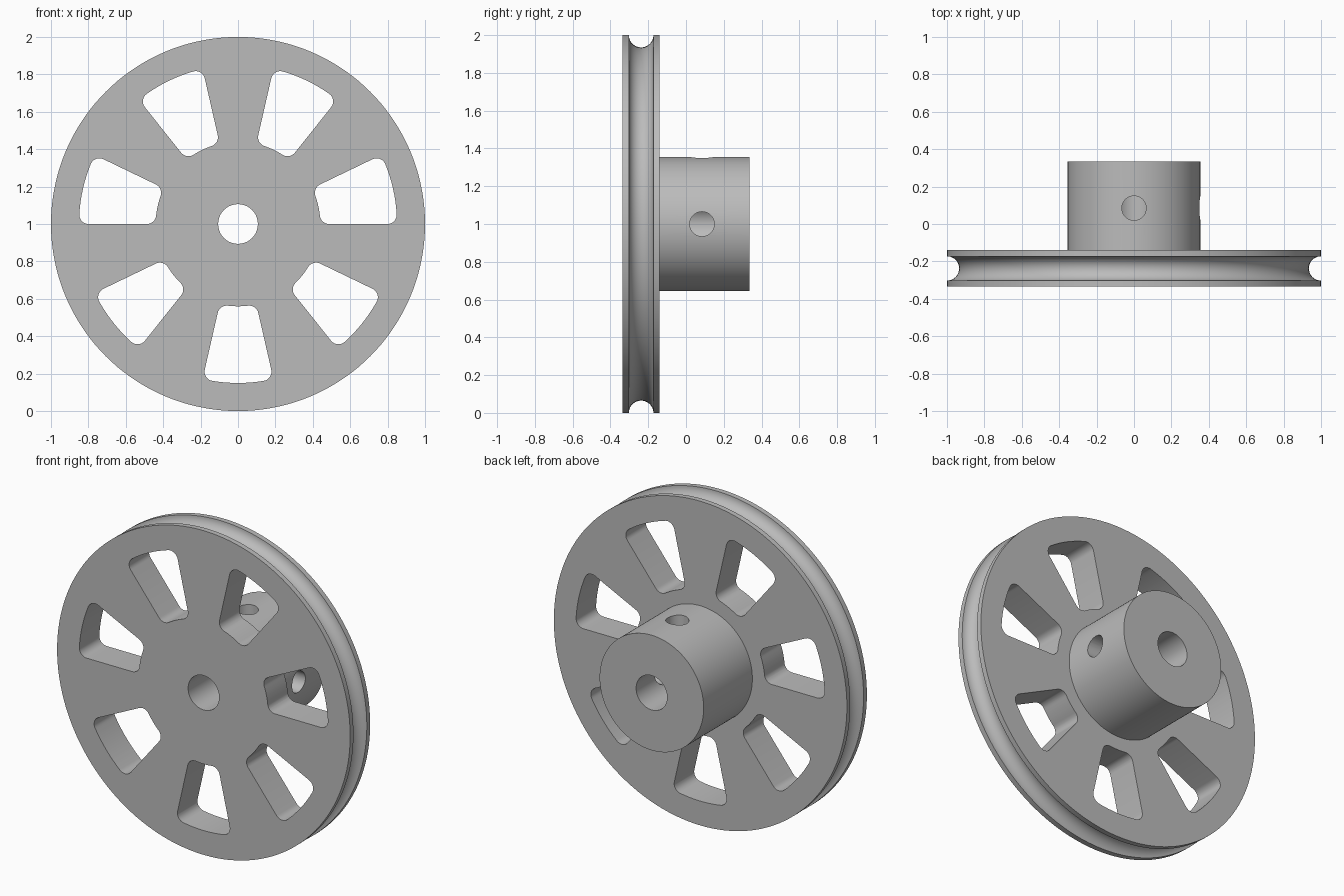
import bpy, bmesh
from math import sin, cos, pi, asin
from mathutils import Matrix, Vector

cube = bpy.data.objects.get("Cube")
if cube:
    bpy.data.objects.remove(cube, do_unlink=True)

AXIS_Z = 1.0                      # height of the wheel axis
FRONT, RIM_BACK, HUB_BACK = -0.335, -0.14, 0.335
RIM_R, HUB_R, BORE_R = 1.0, 0.355, 0.106
GROOVE_R, SCREW_R, SCREW_Y = 0.065, 0.065, 0.085
SPOKES, SEGMENTS = 7, 144

grey = bpy.data.materials.new("plain grey")
grey.use_nodes = True
colour = (0.5, 0.5, 0.5, 1)
grey.diffuse_color = colour
grey.node_tree.nodes["Principled BSDF"].inputs["Base Color"].default_value = colour


def make_object(name, bm):
    bmesh.ops.recalc_face_normals(bm, faces=bm.faces)
    mesh = bpy.data.meshes.new(name)
    bm.to_mesh(mesh)
    bm.free()
    mesh.materials.append(grey)
    obj = bpy.data.objects.new(name, mesh)
    bpy.context.collection.objects.link(obj)
    return obj


def lathe(name, profile):
    """Turn a closed (radius, y) profile about the wheel axis."""
    bm = bmesh.new()
    rings = []
    for i in range(SEGMENTS):
        a = 2 * pi * i / SEGMENTS
        rings.append([bm.verts.new((r * cos(a), y, AXIS_Z + r * sin(a))) for r, y in profile])
    n = len(profile)
    for i, ring in enumerate(rings):
        nxt = rings[(i + 1) % SEGMENTS]
        for j in range(n):
            k = (j + 1) % n
            bm.faces.new((ring[j], ring[k], nxt[k], nxt[j]))
    return make_object(name, bm)


def window_outline(inner=0.44, outer=0.85, fillet=0.05, steps=8):
    """Rounded ring sector, pointing along +x, as (x, z) points."""
    half = pi / (2 * SPOKES)
    side = []
    for radius, start, end in ((inner + fillet, pi, pi / 2), (outer - fillet, pi / 2, 0)):
        a = half - asin(fillet / radius)
        # corner arc between the radial side and the curved edge
        first = a + pi if start == pi else half + pi / 2
        last = half + pi / 2 if start == pi else a
        for i in range(steps + 1):
            t = first + (last - first) * i / steps
            side.append(Vector((radius * cos(a) + fillet * cos(t),
                                radius * sin(a) + fillet * sin(t))))
    # curved edges between the two corners
    edges = []
    for p, sign in ((side[-1], 1), (side[0], -1)):
        a = asin(p.y / p.length)
        edges.append([Vector((cos(sign * a * (1 - i / 4)), sin(sign * a * (1 - i / 4)))) * p.length
                      for i in range(1, 8)])
    mirrored = [Vector((p.x, -p.y)) for p in reversed(side)]
    return side + edges[0] + mirrored + edges[1]


def window_cutters():
    bm = bmesh.new()
    outline = window_outline()
    for k in range(SPOKES):
        turn = Matrix.Rotation(-pi / 2 + 2 * pi * k / SPOKES, 2)
        pts = [turn @ p for p in outline]
        front, back = ([bm.verts.new((p.x, y, AXIS_Z + p.y)) for p in pts] for y in (-0.45, 0.0))
        bm.faces.new(front)
        bm.faces.new(back)
        for i in range(len(pts)):
            j = (i + 1) % len(pts)
            bm.faces.new((front[i], front[j], back[j], back[i]))
    return make_object("window_cutter", bm)


def screw_cutters():
    """One hole from the top and one from the left side, each reaching the bore."""
    bm = bmesh.new()
    start, end = 0.07, 0.5
    mid = (start + end) / 2
    for place in (Matrix.Translation((0, SCREW_Y, AXIS_Z + mid)),
                  Matrix.Translation((mid, SCREW_Y, AXIS_Z)) @ Matrix.Rotation(pi / 2, 4, "Y")):
        bmesh.ops.create_cone(bm, cap_ends=True, segments=40, radius1=SCREW_R,
                              radius2=SCREW_R, depth=end - start, matrix=place)
    return make_object("screw_hole_cutter", bm)


# Grooved wheel and hub, turned as one body around the bore
groove_y = (FRONT + RIM_BACK) / 2
groove = [(RIM_R - GROOVE_R * sin(pi * i / 20), groove_y - GROOVE_R * cos(pi * i / 20))
          for i in range(21)]
profile = [(BORE_R, FRONT), (RIM_R, FRONT)] + groove + [
    (RIM_R, RIM_BACK), (HUB_R, RIM_BACK), (HUB_R, HUB_BACK), (BORE_R, HUB_BACK)]
wheel = lathe("pulley_wheel", profile)

# Cut the spoke windows and the set screw holes
bpy.context.view_layer.objects.active = wheel
for cutter in (window_cutters(), screw_cutters()):
    cutter.hide_render = True
    mod = wheel.modifiers.new("cut", "BOOLEAN")
    mod.operation = "DIFFERENCE"
    mod.solver = "EXACT"
    mod.object = cutter
    bpy.ops.object.modifier_apply(modifier=mod.name)
    bpy.data.objects.remove(cutter, do_unlink=True)

# Smooth curved walls, crisp rims
bpy.ops.object.select_all(action="DESELECT")
wheel.select_set(True)
bpy.ops.object.shade_smooth_by_angle(angle=pi / 6)
